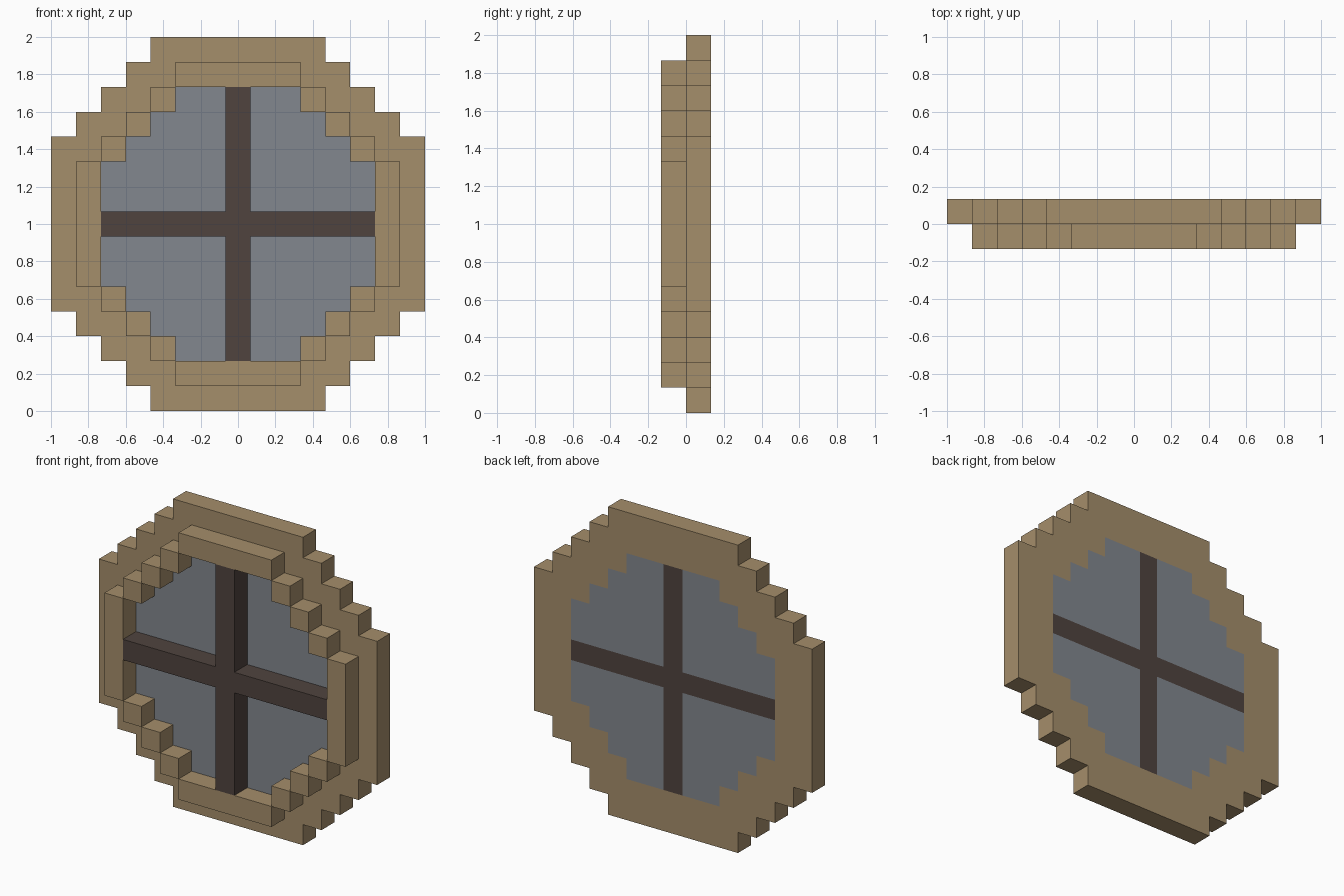
import bpy
import bmesh
from mathutils import Vector

if "Cube" in bpy.data.objects:
    bpy.data.objects.remove(bpy.data.objects["Cube"], do_unlink=True)

U = 2 / 15            # block size: the window is 15 blocks wide
FRONT, BACK = 0, 1    # the two layers of blocks
SPAN = range(-7, 8)


def material(name, srgb):
    lin = [(c / 255 / 12.92) if c < 11 else ((c / 255 + 0.055) / 1.055) ** 2.4 for c in srgb]
    mat = bpy.data.materials.new(name)
    mat.use_nodes = True
    mat.diffuse_color = (*lin, 1)
    bsdf = mat.node_tree.nodes["Principled BSDF"]
    bsdf.inputs["Base Color"].default_value = (*lin, 1)
    bsdf.inputs["Roughness"].default_value = 0.8
    return mat


def disc(radius, diagonal):
    """Blocks of a stepped disc: a square with its corners cut diagonally."""
    return {(i, j) for i in SPAN for j in SPAN
            if max(abs(i), abs(j)) <= radius and abs(i) + abs(j) <= diagonal}


def layer(cells, k):
    return {(i, k, j) for i, j in cells}


def build(name, blocks, mat):
    """Make the outer skin of a set of blocks as one mesh."""
    bm = bmesh.new()
    for block in blocks:
        centre = Vector((block[0], block[1] - 0.5, block[2])) * U + Vector((0, 0, 1))
        for axis in range(3):
            for sign in (-1, 1):
                neighbour = list(block)
                neighbour[axis] += sign
                if tuple(neighbour) in blocks:
                    continue
                n, a, b = Vector(), Vector(), Vector()
                n[axis] = sign * U / 2
                a[(axis + 1) % 3] = U / 2
                b[(axis + 2) % 3] = sign * U / 2
                bm.faces.new([bm.verts.new(centre + n + p)
                              for p in (-a - b, a - b, a + b, b - a)])
    bmesh.ops.remove_doubles(bm, verts=bm.verts, dist=U / 100)
    mesh = bpy.data.meshes.new(name)
    bm.to_mesh(mesh)
    bm.free()
    mesh.materials.append(mat)
    obj = bpy.data.objects.new(name, mesh)
    bpy.context.collection.objects.link(obj)
    return obj


tan_wood = material("tan wood", (165, 142, 107))
dark_wood = material("dark wood", (80, 68, 63))
grey_glass = material("grey glass", (130, 135, 142))

opening = disc(5, 7)
cross = {c for c in opening if 0 in c}

# Frame: wide ring behind, narrow raised rim in front
build("frame", layer(disc(7, 10) - opening, BACK) | layer(disc(6, 8) - opening, FRONT), tan_wood)
# Cross bars run through both layers
build("cross_bars", layer(cross, BACK) | layer(cross, FRONT), dark_wood)
# Four panes fill the back layer
build("glass_panes", layer(opening - cross, BACK), grey_glass)
